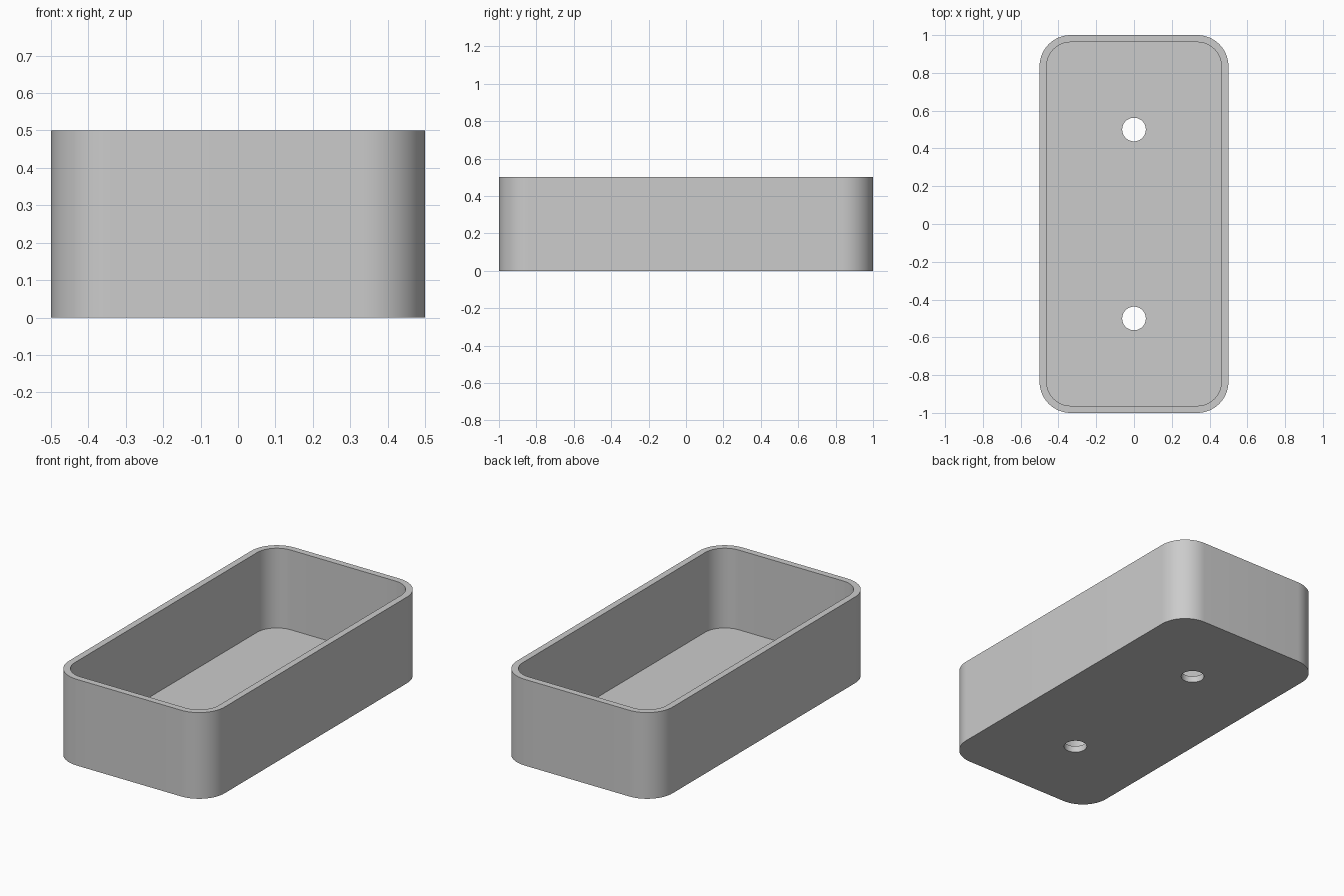
import bpy, bmesh, math

cube = bpy.data.objects.get("Cube")
if cube:
    bpy.data.objects.remove(cube, do_unlink=True)

WALL, HEIGHT, RADIUS = 0.0375, 0.5, 0.165
HALF_X, HALF_Y = 0.5, 1.0

grey = bpy.data.materials.new("plain grey")
grey.use_nodes = True
color = (0.6, 0.6, 0.6, 1)
grey.diffuse_color = color
grey.node_tree.nodes["Principled BSDF"].inputs["Base Color"].default_value = color


def rounded_outline(hx, hy, r, steps=16, center_y=0):
    """Counter-clockwise rectangle with round corners."""
    points = []
    for corner, (sx, sy) in enumerate([(1, 1), (-1, 1), (-1, -1), (1, -1)]):
        for i in range(steps + 1):
            a = (corner + i / steps) * math.pi / 2
            points.append((sx * (hx - r) + r * math.cos(a),
                           center_y + sy * (hy - r) + r * math.sin(a)))
    return points


def circle_outline(r, center_y, sides=48):
    return [(r * math.cos(i * math.tau / sides),
             center_y + r * math.sin(i * math.tau / sides)) for i in range(sides)]


def prism(name, outline, z0, z1):
    """Upright solid with the given outline."""
    bm = bmesh.new()
    base = bm.faces.new([bm.verts.new((x, y, z0)) for x, y in outline])
    top = bmesh.ops.extrude_face_region(bm, geom=[base], use_keep_orig=True)
    moved = [v for v in top["geom"] if isinstance(v, bmesh.types.BMVert)]
    bmesh.ops.translate(bm, verts=moved, vec=(0, 0, z1 - z0))
    bmesh.ops.recalc_face_normals(bm, faces=bm.faces)
    mesh = bpy.data.meshes.new(name)
    bm.to_mesh(mesh)
    bm.free()
    mesh.materials.append(grey)
    obj = bpy.data.objects.new(name, mesh)
    bpy.context.collection.objects.link(obj)
    return obj


# Outer body
tray = prism("tray", rounded_outline(HALF_X, HALF_Y, RADIUS), 0, HEIGHT)

# Cavity and the two floor holes
cutters = [prism("cavity_cutter",
                 rounded_outline(HALF_X - WALL, HALF_Y - WALL, RADIUS - WALL),
                 WALL, HEIGHT + 0.1)]
for side, y in (("front", -0.5), ("back", 0.5)):
    cutters.append(prism(side + "_hole_cutter", circle_outline(0.0625, y), -0.1, 0.1))

bpy.ops.object.select_all(action="DESELECT")
bpy.context.view_layer.objects.active = tray
tray.select_set(True)
for cutter in cutters:
    cutter.hide_render = True
    cut = tray.modifiers.new(cutter.name, "BOOLEAN")
    cut.operation = "DIFFERENCE"
    cut.solver = "EXACT"
    cut.object = cutter
    bpy.ops.object.modifier_apply(modifier=cut.name)
for cutter in cutters:
    bpy.data.objects.remove(cutter, do_unlink=True)

# Smooth corners, sharp rims
bpy.ops.object.shade_smooth_by_angle(angle=math.radians(30))
